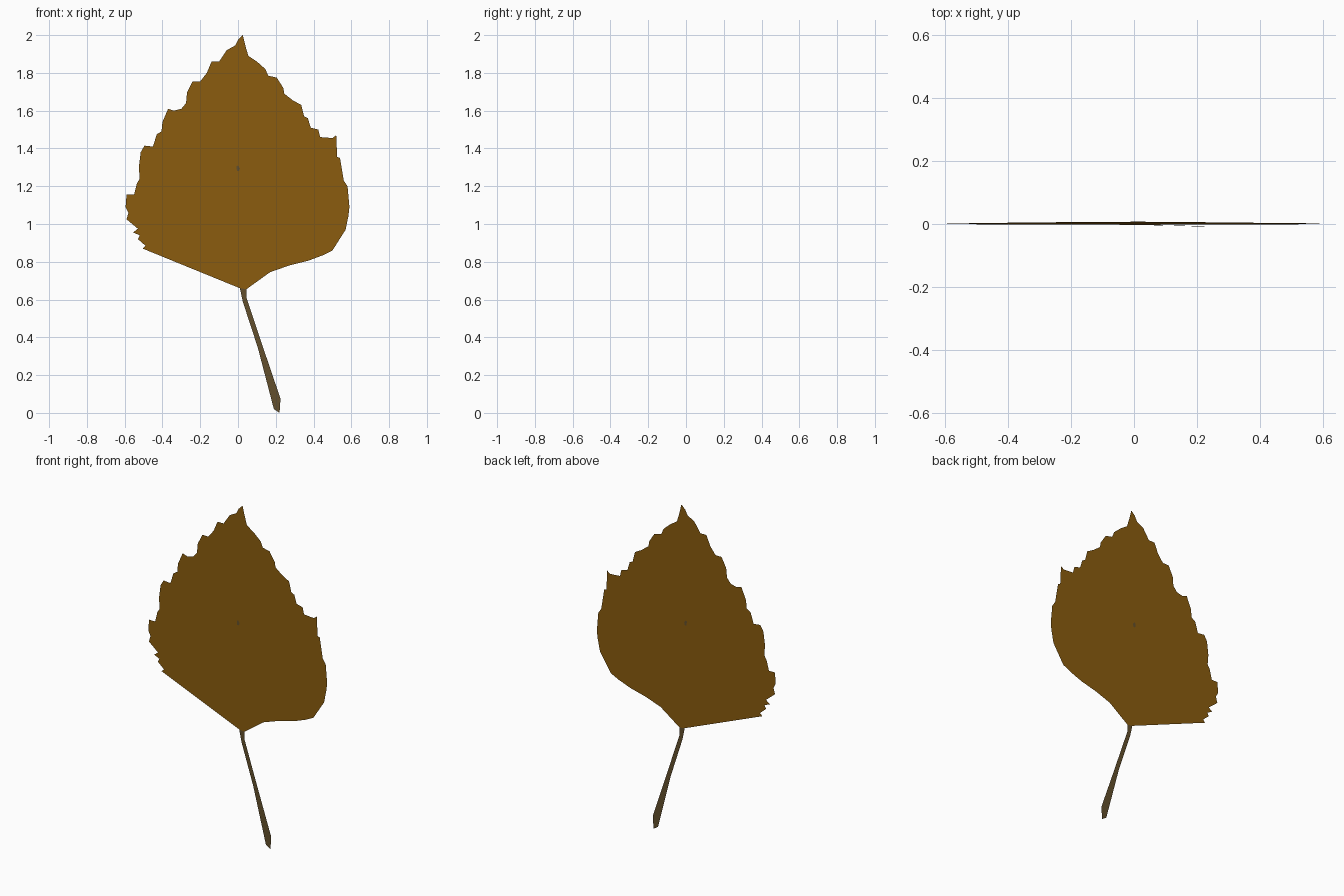
import bpy, bmesh
from mathutils import Vector


def material(name, rgb):
    m = bpy.data.materials.new(name)
    m.diffuse_color = (*rgb, 1.0)
    return m


def lean(x, z, offset=0.0):
    # the whole leaf leans very slightly backwards
    return (x, 0.0075 * (z - 1.0) + offset, z)


def sheet(name, outlines, mat):
    # flat sheets from (x, z, y offset) outlines, counter-clockwise seen from the front
    bm = bmesh.new()
    for pts, offset in outlines:
        bm.faces.new([bm.verts.new(lean(x, z, offset)) for x, z in pts])
    bmesh.ops.triangulate(bm, faces=bm.faces[:])
    me = bpy.data.meshes.new(name)
    bm.to_mesh(me)
    bm.free()
    me.materials.append(mat)
    ob = bpy.data.objects.new(name, me)
    bpy.context.collection.objects.link(ob)
    return ob


leaf_brown = material("leaf brown", (0.255, 0.107, 0.0045))
stem_brown = material("stem brown", (0.122, 0.078, 0.025))

# Blade: serrated edges, each listed from the base up to the tip
right_edge = [
    (0.045, 0.655), (0.17, 0.745), (0.27, 0.78), (0.37, 0.805), (0.45, 0.835),
    (0.50, 0.86), (0.57, 0.97), (0.56, 0.99), (0.585, 1.045), (0.575, 1.075),
    (0.59, 1.09), (0.58, 1.20), (0.555, 1.205), (0.56, 1.23), (0.545, 1.245),
    (0.54, 1.35), (0.525, 1.355), (0.52, 1.47), (0.50, 1.455), (0.435, 1.46),
    (0.425, 1.50), (0.385, 1.51), (0.37, 1.56), (0.35, 1.57), (0.335, 1.63),
    (0.29, 1.655), (0.245, 1.69), (0.24, 1.72), (0.205, 1.775), (0.16, 1.785),
    (0.145, 1.82), (0.10, 1.86), (0.055, 1.89), (0.04, 1.94), (0.01, 1.95),
    (0.025, 2.0)]
left_edge = [
    (0.01, 0.66), (-0.505, 0.87), (-0.49, 0.885), (-0.53, 0.92), (-0.52, 0.94),
    (-0.555, 0.955), (-0.53, 0.975), (-0.59, 1.025), (-0.58, 1.06), (-0.595, 1.09),
    (-0.59, 1.155), (-0.55, 1.155), (-0.535, 1.215), (-0.52, 1.24), (-0.525, 1.30),
    (-0.515, 1.38), (-0.495, 1.415), (-0.45, 1.41), (-0.43, 1.475), (-0.405, 1.49),
    (-0.40, 1.54), (-0.37, 1.61), (-0.34, 1.60), (-0.30, 1.61), (-0.275, 1.64),
    (-0.27, 1.695), (-0.24, 1.755), (-0.20, 1.755), (-0.165, 1.80), (-0.14, 1.86),
    (-0.10, 1.86), (-0.06, 1.92), (-0.015, 1.945), (0.0, 1.975)]
sheet("leaf_blade", [(right_edge + left_edge[::-1], 0.0)], leaf_brown)

# Stalk: flat strip with a bent, slanted foot
stalk = [(0.01, 0.66), (0.025, 0.59), (0.105, 0.345), (0.195, 0.08), (0.19, 0.02),
         (0.22, 0.0), (0.225, 0.075), (0.135, 0.34), (0.045, 0.61), (0.045, 0.655)]
sheet("stalk", [(stalk, 0.0)], stem_brown)

# Small blemish in the middle, showing on both sides
spot = [(-0.006, 1.28), (0.006, 1.28), (0.01, 1.295), (0.0, 1.31), (-0.008, 1.305)]
sheet("blemish", [(spot, -0.001), (spot[::-1], 0.001)], stem_brown)
